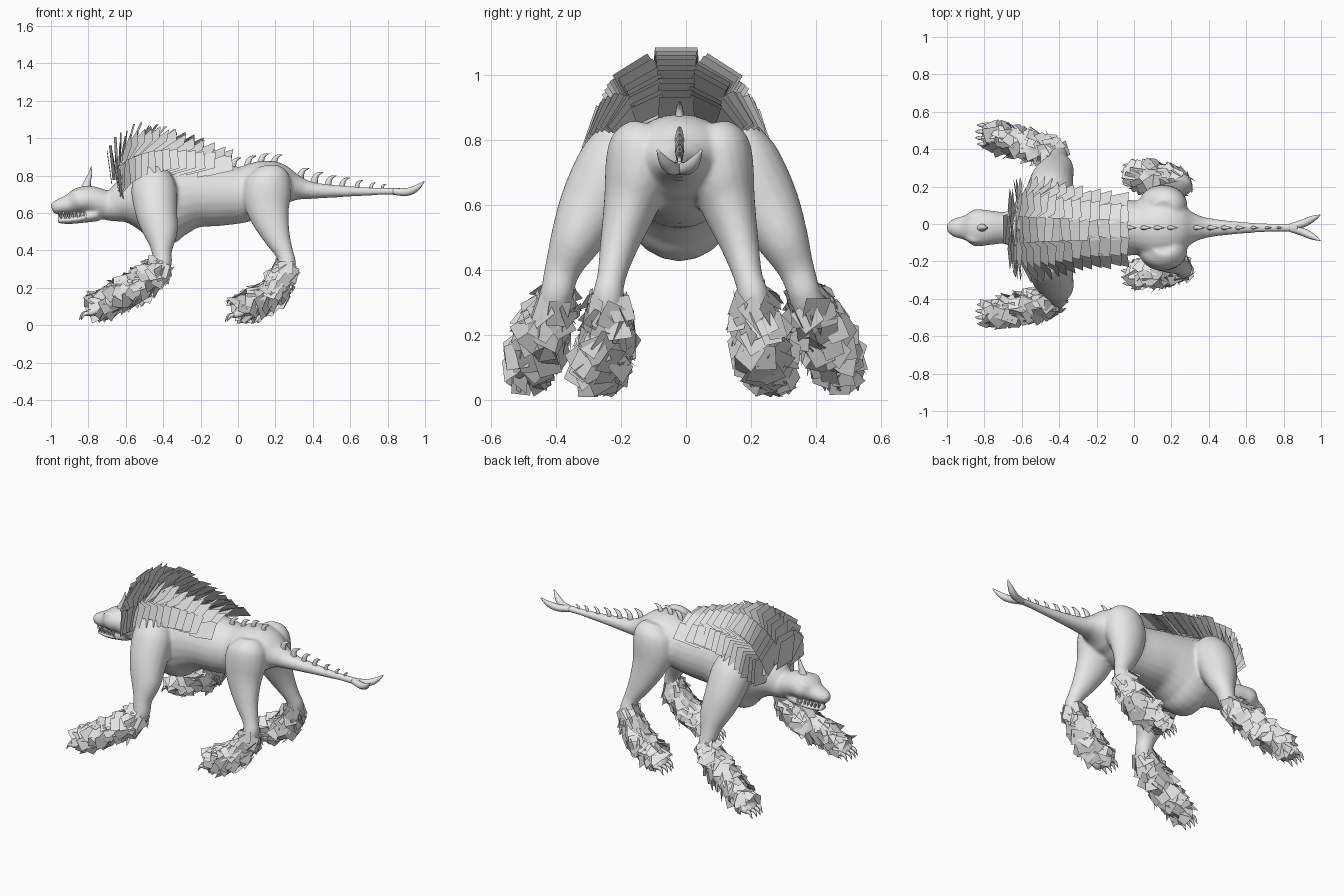
import bpy, bmesh, math, random
from mathutils import Vector

random.seed(4)
AXIS_Y = -0.02          # the spine sits slightly off centre
SIDES = (1, -1)

if "Cube" in bpy.data.objects:
    bpy.data.objects.remove(bpy.data.objects["Cube"])

hide = bpy.data.materials.new("pale_grey")
hide.use_nodes = True
hide.diffuse_color = (0.8, 0.8, 0.8, 1)
hide.node_tree.nodes["Principled BSDF"].inputs["Base Color"].default_value = (0.8, 0.8, 0.8, 1)


def finish(name, bm, smooth=True, closed=True):
    if closed:
        bmesh.ops.recalc_face_normals(bm, faces=bm.faces[:])
    for f in bm.faces:
        f.smooth = smooth
    mesh = bpy.data.meshes.new(name)
    bm.to_mesh(mesh)
    bm.free()
    mesh.materials.append(hide)
    obj = bpy.data.objects.new(name, mesh)
    bpy.context.collection.objects.link(obj)
    return obj


def sample(pts, t):
    """Smooth curve through equally long tuples, t from 0 to 1."""
    n = len(pts) - 1
    i = min(int(t * n), n - 1)
    f = t * n - i
    a, b, c, d = (Vector(pts[max(0, min(n, k))]) for k in range(i - 1, i + 3))
    return b + (c - a) * (f / 2) + (a * 2 - b * 5 + c * 4 - d) * (f * f / 2) \
        + (b * 3 - a - c * 3 + d) * (f ** 3 / 2)


def frame(pts, t):
    """Position, tangent, sideways and upward directions on a path."""
    p = Vector(sample(pts, t)[:3])
    ahead = Vector(sample(pts, min(1, t + 0.01))[:3])
    behind = Vector(sample(pts, max(0, t - 0.01))[:3])
    tan = (ahead - behind).normalized()
    side = Vector((0, 1, 0))
    side = (side - tan * side.dot(tan)).normalized()
    return p, tan, side, tan.cross(side)


def tube(bm, pts, sides=16, steps=4):
    """Closed tube; points are x, y, z, side radius, upright radius."""
    rings, count = [], (len(pts) - 1) * steps
    for k in range(count + 1):
        p, tan, side, up = frame(pts, k / count)
        ra, rb = sample(pts, k / count)[3:5]
        ring = []
        for j in range(sides):
            a = math.tau * j / sides
            off = side * max(ra, 0.001) * math.cos(a) + up * max(rb, 0.001) * math.sin(a)
            ring.append(bm.verts.new(p + off))
        rings.append(ring)
    for r0, r1 in zip(rings, rings[1:]):
        for j in range(sides):
            n = (j + 1) % sides
            bm.faces.new((r0[j], r0[n], r1[n], r1[j]))
    bm.faces.new(rings[0][::-1])
    bm.faces.new(rings[-1])


def centred(rows):
    return [(x, AXIS_Y, z, ry, rz) for x, z, ry, rz in rows]


def mirrored(rows, s):
    """Rows of x, y, z, radius and an optional second radius; feet stand centred."""
    return [(r[0], AXIS_Y * min(1, r[2] / 0.4) + s * r[1], r[2], r[3], r[-1]) for r in rows]


def plate(bm, root, tip, across, w):
    """Flat quad from root to tip, kept above the ground."""
    u = across.normalized() * (w / 2)
    quad = [root - u, root + u, tip + u * 0.9, tip - u * 0.9]
    for v in quad:
        v.z = max(v.z, 0.008)
    bm.faces.new([bm.verts.new(v) for v in quad])


# Profiles of the trunk, head and limbs
trunk = centred([
    (-0.78, 0.655, 0.075, 0.07), (-0.69, 0.638, 0.085, 0.08), (-0.6, 0.66, 0.13, 0.125),
    (-0.5, 0.675, 0.18, 0.205), (-0.41, 0.675, 0.2, 0.25), (-0.32, 0.69, 0.19, 0.215),
    (-0.22, 0.7, 0.175, 0.18), (-0.1, 0.695, 0.16, 0.165), (0.03, 0.7, 0.145, 0.15),
    (0.14, 0.74, 0.17, 0.14), (0.23, 0.745, 0.15, 0.12), (0.31, 0.735, 0.085, 0.07),
    (0.4, 0.72, 0.052, 0.045), (0.6, 0.715, 0.03, 0.028), (0.76, 0.715, 0.022, 0.02),
    (0.88, 0.715, 0.025, 0.02)])
skull = centred([
    (-0.995, 0.622, 0.026, 0.026), (-0.96, 0.633, 0.05, 0.04), (-0.9, 0.648, 0.068, 0.053),
    (-0.85, 0.665, 0.1, 0.07), (-0.79, 0.67, 0.095, 0.075), (-0.71, 0.645, 0.085, 0.075)])
jaw = centred([
    (-0.965, 0.56, 0.03, 0.016), (-0.9, 0.562, 0.055, 0.021),
    (-0.83, 0.573, 0.068, 0.026), (-0.75, 0.595, 0.075, 0.04)])
front_leg = [
    (-0.46, 0.16, 0.82, 0.08, 0.09), (-0.45, 0.2, 0.73, 0.11, 0.122),
    (-0.435, 0.265, 0.6, 0.105, 0.112), (-0.412, 0.32, 0.49, 0.08, 0.09),
    (-0.408, 0.36, 0.4, 0.056), (-0.41, 0.385, 0.315, 0.052), (-0.5, 0.415, 0.235, 0.068),
    (-0.65, 0.455, 0.15, 0.066), (-0.78, 0.48, 0.085, 0.05)]
hind_leg = [
    (0.16, 0.1, 0.845, 0.05, 0.06), (0.165, 0.115, 0.79, 0.098, 0.115),
    (0.155, 0.125, 0.7, 0.105, 0.13), (0.165, 0.15, 0.6, 0.085, 0.11),
    (0.205, 0.185, 0.48, 0.06, 0.075), (0.25, 0.21, 0.38, 0.045, 0.048),
    (0.26, 0.225, 0.31, 0.05), (0.19, 0.235, 0.18, 0.068), (0.09, 0.255, 0.115, 0.068),
    (0.0, 0.265, 0.075, 0.045)]

# Trunk, head and limbs fused into one smooth body
body = bmesh.new()
for part in (trunk, skull, jaw):
    tube(body, part, 24)
brow = [(-0.9, 0.045, 0.685, 0.012), (-0.86, 0.065, 0.708, 0.018), (-0.8, 0.055, 0.71, 0.015)]
claws = bmesh.new()
for s in SIDES:
    tube(body, mirrored(brow, s), 10)
    for leg in (front_leg, hind_leg):
        tube(body, mirrored(leg, s), 20)
        x, y, z, r = leg[-1]
        for k in (-1.5, -0.5, 0.5, 1.5):
            out = y + k * 0.034
            reach = 0.01 * abs(k)
            tube(body, mirrored([(x + 0.05, y + k * 0.024, z, 0.022),
                                 (x - 0.015 + reach, out, z - 0.015, 0.021),
                                 (x - 0.04 + reach, out, z - 0.028, 0.014)], s), 10)
            tube(claws, mirrored([(x - 0.025 + reach, out, z - 0.02, 0.012),
                                  (x - 0.055 + reach, out, z - 0.025, 0.01),
                                  (x - 0.075 + reach, out, z - 0.058, 0.001)], s), 8)
finish("claws", claws)
body_obj = finish("body", body)
fuse = body_obj.modifiers.new("fuse", 'REMESH')
fuse.mode = 'VOXEL'
fuse.voxel_size = 0.0095
fuse.use_smooth_shade = True
relax = body_obj.modifiers.new("relax", 'SMOOTH')
relax.factor = 0.5
relax.iterations = 8

# Forked tail tip
fork = bmesh.new()
for s in SIDES:
    tube(fork, mirrored([(0.83, 0.002, 0.715, 0.018), (0.9, 0.022, 0.712, 0.021),
                         (0.95, 0.045, 0.73, 0.018), (0.995, 0.068, 0.768, 0.003)], s), 12)
finish("tail_fork", fork)

# Horn on the brow
horn = bmesh.new()
tube(horn, centred([(-0.815, 0.72, 0.026, 0.032), (-0.805, 0.765, 0.015, 0.019),
                    (-0.79, 0.81, 0.009, 0.01), (-0.785, 0.85, 0.001, 0.001)]), 12)
finish("horn", horn)

# Backward curved spikes along the rump and tail
spikes = bmesh.new()
for x, z, h in [(-0.03, 0.845, 0.05), (0.05, 0.855, 0.05), (0.12, 0.868, 0.05), (0.19, 0.862, 0.05),
                (0.33, 0.785, 0.055), (0.405, 0.763, 0.055), (0.48, 0.75, 0.05),
                (0.555, 0.743, 0.045), (0.635, 0.738, 0.036), (0.71, 0.733, 0.03), (0.77, 0.73, 0.025)]:
    tube(spikes, centred([(x, z - 0.02, h * 0.26, h * 0.4), (x + h * 0.1, z + h * 0.35, h * 0.24, h * 0.32),
                          (x + h * 0.4, z + h * 0.8, h * 0.16, h * 0.2),
                          (x + h * 0.95, z + h, 0.001, 0.001)]), 8)
finish("spine_spikes", spikes)

# Teeth along both jaws
teeth = bmesh.new()
for s in SIDES:
    for k in range(7):
        x = -0.955 + k * 0.022
        y = 0.03 + k * 0.0055
        size = 0.008 if k == 1 else 0.006
        for root, tip in ((0.605, 0.578), (0.57, 0.598)):
            shift = 0.01 if root < tip else 0
            tube(teeth, mirrored([(x + shift, y, root, size),
                                  (x + shift, y, tip, 0.001)], s), 6, 1)
finish("teeth", teeth)

# Mane: arched rows of overlapping plates, upright at the collar and flatter behind
# envelope of tips: x, top height, half width, lift angle, plate length
envelope = [(-0.7, 0.94, 0.25, 98, 0.18), (-0.62, 1.03, 0.28, 88, 0.2),
            (-0.5, 1.075, 0.27, 64, 0.2), (-0.36, 1.055, 0.24, 46, 0.19),
            (-0.2, 1.0, 0.215, 36, 0.17), (-0.03, 0.925, 0.205, 26, 0.15)]
mane = bmesh.new()
ROWS, COLUMNS, BASE = 17, 5, 0.74
for i in range(ROWS):
    back = i / (ROWS - 1)
    x, top, half, lift, length = sample(envelope, back)
    for c in range(COLUMNS):
        s = 2 * c / (COLUMNS - 1) - 1
        a = math.radians(78 - 28 * back) * s
        radial = Vector((0, math.sin(a), math.cos(a)))
        tip = Vector((x + 0.06 * abs(s) * (1 - back), AXIS_Y - 0.01 + half * radial.y,
                      BASE + (top - BASE) * radial.z))
        tip += radial * random.uniform(-0.008, 0.014)
        angle = math.radians(lift * (1 - 0.35 * abs(s) * min(1, i / 6)))
        along = Vector((math.cos(angle), 0, 0)) + radial * math.sin(angle)
        across = Vector((random.uniform(-0.12, 0.12), math.cos(a), -math.sin(a)))
        plate(mane, tip - along * length, tip, across, 0.165 - 0.05 * back)
finish("mane_plates", mane, smooth=False, closed=False)

# Shaggy plates around the lower limbs
shag = bmesh.new()
RINGS, AROUND = 10, 8
for s in SIDES:
    for leg in (front_leg, hind_leg):
        path = mirrored(leg[-4:], s)
        for i in range(RINGS):
            for j in range(AROUND):
                t = 0.95 * (i + random.uniform(0.1, 0.9)) / RINGS
                p, tan, side, up = frame(path, t)
                r = sample(path, t)[3]
                a = math.tau * (j + 0.5 * (i % 2) + random.uniform(-0.3, 0.3)) / AROUND
                normal = side * math.cos(a) + up * math.sin(a)
                around = up * math.cos(a) - side * math.sin(a)
                along = (tan + normal * random.uniform(-0.1, 0.75)
                         + around * random.uniform(-0.8, 0.8)).normalized()
                across = around - along * around.dot(along) + normal * random.uniform(-0.4, 0.4)
                root = p + normal * (r + 0.006) - along * 0.035
                plate(shag, root, root + along * random.uniform(0.07, 0.09),
                      across, random.uniform(0.065, 0.085))
finish("foot_plates", shag, smooth=False, closed=False)
